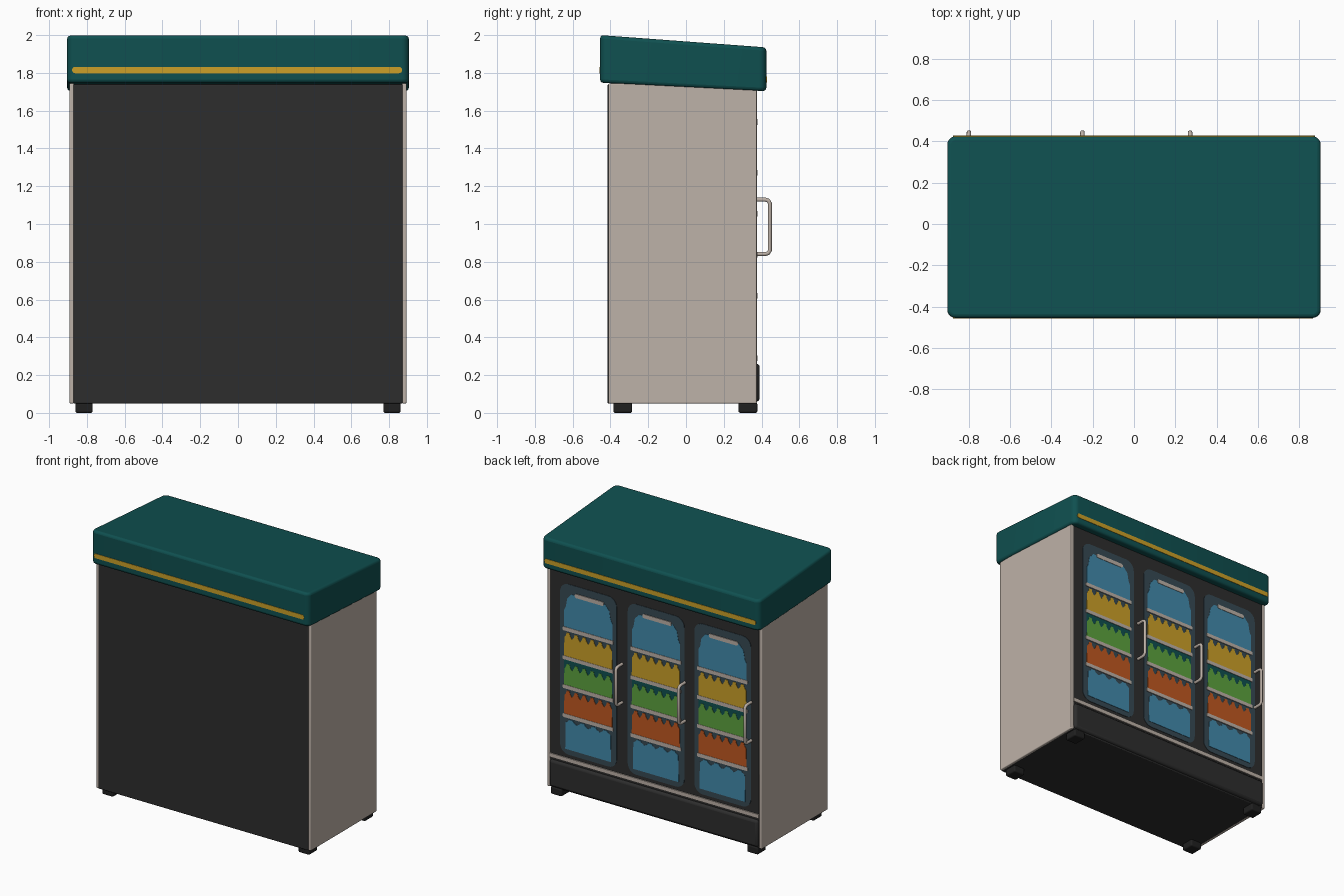
import bpy, bmesh, math
from mathutils import Vector

if "Cube" in bpy.data.objects:
    bpy.data.objects.remove(bpy.data.objects["Cube"])


def material(name, r, g, b):
    lin = [((c / 255 + 0.055) / 1.055) ** 2.4 for c in (r, g, b)] + [1]
    m = bpy.data.materials.new(name)
    m.use_nodes = True
    m.diffuse_color = lin
    m.node_tree.nodes["Principled BSDF"].inputs["Base Color"].default_value = lin
    return m


TEAL = material("teal", 15, 80, 80)
DARK = material("charcoal", 45, 45, 45)
BLACK = material("foot black", 32, 32, 32)
BEIGE = material("warm grey", 190, 178, 168)
YELLOW = material("yellow", 204, 160, 40)
BLUE = material("blue", 66, 138, 172)
GREEN = material("green", 92, 163, 62)
ORANGE = material("orange", 192, 88, 32)
SLATE = material("slate glass", 55, 74, 84)


def finish(bm, name, mat, bevel=0, segments=3):
    bmesh.ops.recalc_face_normals(bm, faces=bm.faces)
    me = bpy.data.meshes.new(name)
    bm.to_mesh(me)
    bm.free()
    me.materials.append(mat)
    ob = bpy.data.objects.new(name, me)
    bpy.context.collection.objects.link(ob)
    if bevel:
        mod = ob.modifiers.new("Bevel", "BEVEL")
        mod.width, mod.segments = bevel, segments
        mod.limit_method = "ANGLE"
        smooth(ob)
    return ob


def smooth(ob):
    bpy.ops.object.select_all(action="DESELECT")
    ob.select_set(True)
    bpy.context.view_layer.objects.active = ob
    bpy.ops.object.shade_smooth_by_angle(angle=math.radians(40))


def box(name, lo, hi, mat, bevel=0):
    bm = bmesh.new()
    bmesh.ops.create_cube(bm, size=1)
    for v in bm.verts:
        v.co = [(a + b) / 2 + c * (b - a) for a, b, c in zip(lo, hi, v.co)]
    return finish(bm, name, mat, bevel)


def plate(name, outline, y, thick, mat):
    """Extrude an x-z outline backwards from y to y + thick."""
    bm = bmesh.new()
    f = bm.faces.new([bm.verts.new((x, y, z)) for x, z in outline])
    new = bmesh.ops.extrude_face_region(bm, geom=[f])["geom"]
    moved = [v for v in new if isinstance(v, bmesh.types.BMVert)]
    bmesh.ops.translate(bm, vec=(0, thick, 0), verts=moved)
    return finish(bm, name, mat)


def rounded(cx, w, z0, z1, r, steps=6):
    pts = []
    for k, (sx, z) in enumerate(((1, z1 - r), (-1, z1 - r), (-1, z0 + r), (1, z0 + r))):
        for i in range(steps + 1):
            a = math.pi / 2 * (k + i / steps)
            pts.append((cx + sx * (w - r) + r * math.cos(a), z + r * math.sin(a)))
    return pts


def bottles(cx, w, z0, z1, neck, count=6):
    """Outline of a row of bottles with necks along the top."""
    pts = [(cx - w, z0)]
    step = 2 * w / count
    for i in range(count):
        x = cx - w + i * step
        for u, h in ((0.04, 0), (0.25, 0.5), (0.33, 1), (0.67, 1), (0.75, 0.5), (0.96, 0)):
            pts.append((x + u * step, z1 - neck + h * neck))
    return pts + [(cx + w, z0)]


# Cabinet shell
box("cabinet_body", (-0.872, -0.415, 0.05), (0.872, 0.37, 1.74), DARK, 0.006)
for side, s in (("left", 1), ("right", -1)):
    xs = sorted((s * 0.868, s * 0.892))
    box(side + "_side_panel", (xs[0], -0.41, 0.05), (xs[1], 0.375, 1.745), BEIGE, 0.006)
    for end, y in (("front", -0.335), ("back", 0.328)):
        box(f"{end}_{side}_foot", (s * 0.815 - 0.046, y - 0.05, 0),
            (s * 0.815 + 0.046, y + 0.05, 0.055), BLACK, 0.01)

# Kick panel and trim on the door side
box("kick_panel", (-0.866, 0.34, 0.06), (0.866, 0.39, 0.26), DARK, 0.018)
box("kick_trim", (-0.868, 0.36, 0.275), (0.868, 0.378, 0.305), BEIGE)

# Sloping canopy with rounded corners
bm = bmesh.new()
bmesh.ops.create_cube(bm, size=2)
for v in bm.verts:
    back, top = v.co.y > 0, v.co.z > 0
    z = (1.935 if back else 2.0) if top else (1.703 if back else 1.748)
    v.co = Vector((0.905 * v.co.x, 0.425 if back else -0.455, z))
upright = [e for e in bm.edges
           if abs(e.verts[0].co.x - e.verts[1].co.x) < 0.01
           and abs(e.verts[0].co.y - e.verts[1].co.y) < 0.01]
bmesh.ops.bevel(bm, geom=upright, offset=0.04, segments=5, profile=0.5, affect="EDGES")
finish(bm, "canopy", TEAL, 0.018)

# Canopy stripes
plate("front_stripe", rounded(-0.005, 0.873, 1.798, 1.832, 0.015), -0.458, 0.009, YELLOW)
plate("back_stripe", rounded(0, 0.878, 1.748, 1.782, 0.015), 0.419, 0.009, YELLOW)

# Doors: glass, stocked shelves, light and handle
doors = ((0.55, 0.272), (-0.012, -0.25), (-0.565, -0.8))
for n, (cx, hx) in enumerate(doors, 1):
    tag = f"door_{n}_"
    plate(tag + "glass", rounded(cx, 0.235, 0.33, 1.61, 0.07), 0.369, 0.004, SLATE)
    tall = [(-0.2, 1.28), (-0.2, 1.41), (-0.185, 1.44), (-0.175, 1.5), (-0.14, 1.54)]
    outline = [(cx + x, z) for x, z in tall] + [(cx - x, z) for x, z in reversed(tall)]
    plate(tag + "top_display", outline, 0.369, 0.006, BLUE)
    plate(tag + "green_row_backing", rounded(cx, 0.2, 0.85, 1.04, 0.01), 0.369, 0.005, TEAL)
    rows = (("yellow", 1.06, 1.245, YELLOW), ("green", 0.845, 1.01, GREEN),
            ("orange", 0.63, 0.81, ORANGE))
    for label, z0, z1, mat in rows:
        plate(tag + label + "_bottles", bottles(cx, 0.2, z0, z1, 0.04), 0.369, 0.007, mat)
    plate(tag + "blue_bottles", bottles(cx, 0.19, 0.37, 0.595, 0.025, 4), 0.369, 0.007, BLUE)
    for i in range(4):
        z = 0.62 + i * 0.217
        plate(f"{tag}shelf_{i + 1}", rounded(cx, 0.21, z - 0.014, z + 0.014, 0.008),
              0.369, 0.009, BEIGE)
    plate(tag + "light", rounded(cx - 0.01, 0.12, 1.525, 1.555, 0.012), 0.369, 0.009, BEIGE)

    # Bent tube handle
    cu = bpy.data.curves.new(tag + "handle", "CURVE")
    cu.dimensions = "3D"
    cu.bevel_depth, cu.bevel_resolution = 0.011, 3
    half = [(0.36, 0.144), (0.42, 0.144), (0.436, 0.139), (0.444, 0.125)]
    path = half + [(y, -z) for y, z in reversed(half)]
    sp = cu.splines.new("POLY")
    sp.points.add(len(path) - 1)
    for p, (y, z) in zip(sp.points, path):
        p.co = (hx, y, 0.985 + z, 1)
    sp.use_smooth = True
    cu.use_fill_caps = True
    cu.materials.append(BEIGE)
    bpy.context.collection.objects.link(bpy.data.objects.new(tag + "handle", cu))
